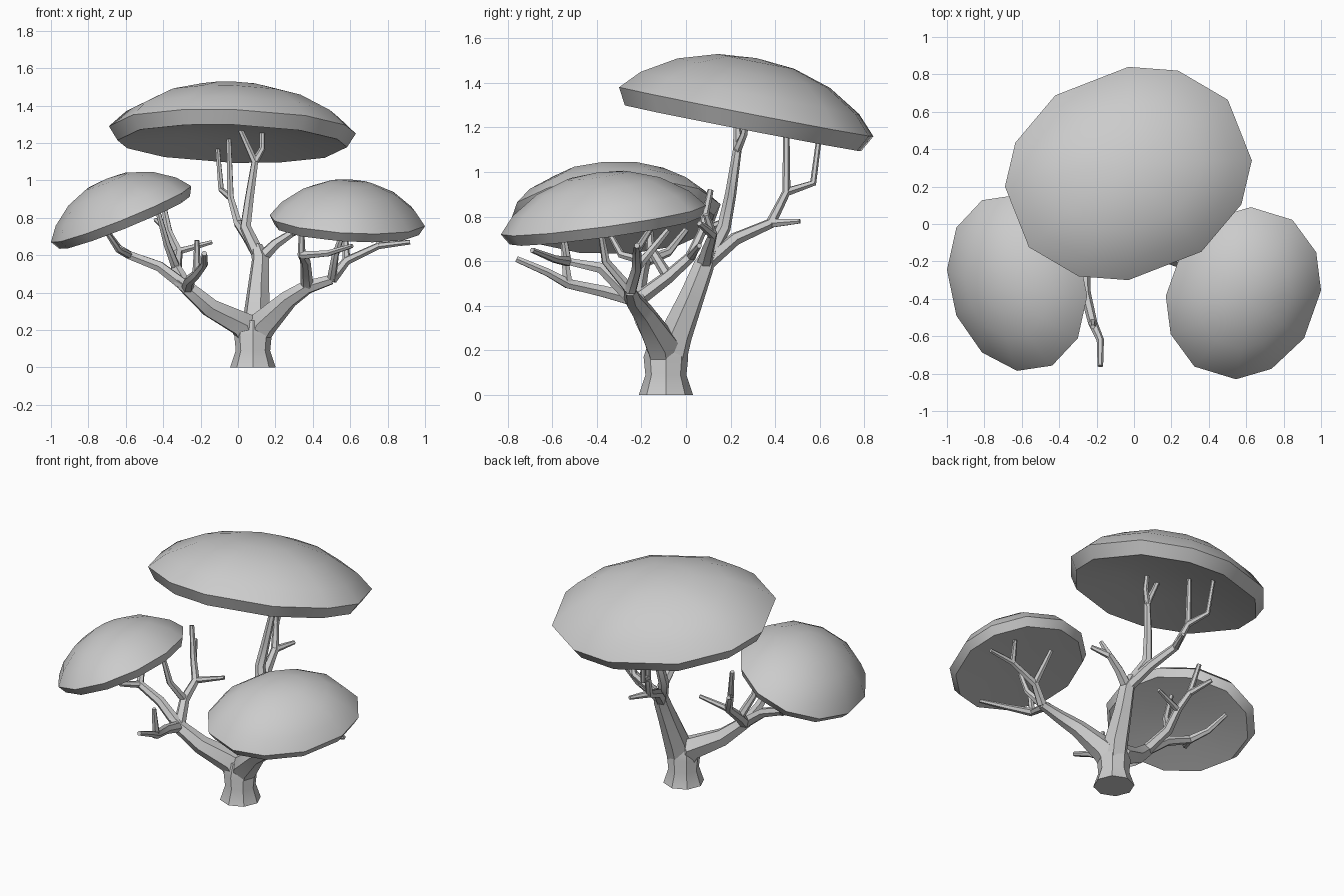
import bpy
import bmesh
import math
from mathutils import Vector

default_cube = bpy.data.objects.get("Cube")
if default_cube:
    bpy.data.objects.remove(default_cube, do_unlink=True)

# Single plain grey for the whole tree
grey = bpy.data.materials.new("light_grey")
grey.use_nodes = True
grey.diffuse_color = (0.6, 0.6, 0.6, 1)
grey.node_tree.nodes["Principled BSDF"].inputs["Base Color"].default_value = grey.diffuse_color


def finish(obj, angle):
    """Select one object, shade it and give it the material."""
    bpy.ops.object.select_all(action="DESELECT")
    obj.select_set(True)
    bpy.context.view_layer.objects.active = obj
    if obj.type == "CURVE":
        bpy.ops.object.convert(target="MESH")
    obj = bpy.context.view_layer.objects.active
    obj.data.materials.clear()
    obj.data.materials.append(grey)
    bpy.ops.object.shade_smooth_by_angle(angle=math.radians(angle))


def limb(name, points, radii, roundness=1):
    """Tapered faceted tube; two radii are spread evenly along the path."""
    curve = bpy.data.curves.new(name, "CURVE")
    curve.dimensions = "3D"
    curve.bevel_depth = 1
    curve.bevel_resolution = roundness
    curve.use_fill_caps = True
    spline = curve.splines.new("POLY")
    spline.points.add(len(points) - 1)
    last = len(points) - 1
    for i, (target, place) in enumerate(zip(spline.points, points)):
        target.co = (*place, 1)
        if len(radii) == len(points):
            target.radius = radii[i]
        else:
            target.radius = radii[0] + (radii[-1] - radii[0]) * i / last
    obj = bpy.data.objects.new(name, curve)
    bpy.context.collection.objects.link(obj)
    finish(obj, 35)


def canopy(name, centre, side, back, dome, rim, recess, shift, sides=12):
    """Tilted oval dome with a thin undercut rim and a shallow hollow underneath."""
    centre, side, back = Vector(centre), Vector(side), Vector(back)
    normal = side.cross(back).normalized()
    # Scale and height of each ring, from the hollow underside to the crown
    rings = [(0.45, recess * 0.85 - rim), (0.93, -rim), (1, 0),
             (0.86, dome * 0.35), (0.6, dome * 0.72), (0.3, dome * 0.94)]
    bm = bmesh.new()
    loops = []
    for scale, height in rings:
        loop = []
        for k in range(sides):
            turn = math.tau * k / sides + (shift if k % 3 else 0)
            offset = side * math.cos(turn) + back * math.sin(turn)
            loop.append(bm.verts.new(centre + offset * scale + normal * height))
        loops.append(loop)
    for low, high in zip(loops, loops[1:]):
        for k in range(sides):
            n = (k + 1) % sides
            bm.faces.new((low[k], low[n], high[n], high[k]))
    hollow = bm.verts.new(centre + normal * (recess - rim))
    crown = bm.verts.new(centre + normal * dome)
    for k in range(sides):
        n = (k + 1) % sides
        bm.faces.new((loops[0][n], loops[0][k], hollow))
        bm.faces.new((loops[-1][k], loops[-1][n], crown))
    bmesh.ops.recalc_face_normals(bm, faces=bm.faces)
    mesh = bpy.data.meshes.new(name)
    bm.to_mesh(mesh)
    bm.free()
    obj = bpy.data.objects.new(name, mesh)
    bpy.context.collection.objects.link(obj)
    finish(obj, 40)


# Leaf canopies
canopy("back_canopy", (-.03, .27, 1.27), (.66, .07, -.02), (0, .57, -.11), .245, .075, .065, .11)
canopy("left_canopy", (.585, -.37, .785), (.415, .015, -.03), (.04, .46, .065), .215, .05, .02, -.06)
canopy("right_canopy", (-.625, -.315, .82), (.375, -.07, .15), (0, .47, .035), .205, .05, .02, 0)

# Trunk with flared foot
limb("trunk", [(.08, -.09, 0), (.08, -.09, .09), (.08, -.09, .17), (.08, -.09, .25)],
     [.122, .092, .1, .075], roundness=2)

# Back bough and its forks
back_fork = (.12, .08, .58)
back_elbow = (0, .38, .77)
back_split = (-.04, .45, .91)
back_top = (.09, .23, 1.1)
back_side = (.29, .12, .72)
limb("back_bough", [(.09, -.08, .1), (.1, -.045, .27), (.11, .03, .45), back_fork, (.1, .11, .65)],
     [.07, .075, .057, .048, .03])
limb("back_upright", [back_fork, (.04, .17, .75), (.06, .2, .9), back_top, (0, .23, 1.3)], [.037, .014])
limb("back_upright_twig", [back_top, (.13, .26, 1.17), (.13, .28, 1.29)], [.02, .013])
limb("back_reach", [back_fork, (.05, .22, .7), back_elbow, back_split, (-.05, .45, 1.26)], [.036, .013])
limb("back_reach_twig", [back_split, (-.09, .57, .95), (-.11, .6, 1.18)], [.02, .012])
limb("back_stub", [back_elbow, (.05, .51, .78)], [.022, .012])
limb("back_side_branch", [back_fork, (.2, .1, .66), back_side, (.33, .09, .81)], [.036, .014])
limb("back_side_twig", [back_side, (.38, .06, .77)], [.022, .013])

# Bough on the model's right with its forks
right_fork = (-.27, -.22, .425)
right_crook = (-.32, .02, .62)
right_knot = (-.37, .07, .73)
right_split = (-.58, -.18, .6)
right_bend = (-.22, -.53, .5)
limb("right_bough", [(.08, -.09, .11), (.03, -.1, .23), (-.15, -.17, .32), right_fork, (-.33, -.22, .47)],
     [.06, .08, .056, .042, .025])
limb("right_outer_branch", [right_fork, (-.42, -.2, .54), right_split, (-.64, -.08, .64), (-.71, .0, .74)],
     [.036, .014])
limb("right_outer_twig", [right_split, (-.64, -.29, .63), (-.7, -.34, .72)], [.022, .013])
limb("right_inner_branch", [right_fork, (-.33, -.08, .53), right_crook, right_knot, (-.41, .11, .92)],
     [.036, .014])
limb("right_inner_twig", [right_crook, (-.14, .06, .67)], [.02, .012])
limb("right_inner_fork", [right_knot, (-.44, .19, .79)], [.02, .013])
limb("right_middle_branch", [(-.33, -.08, .53), (-.38, -.16, .66), (-.43, -.17, .84)], [.026, .014])
limb("right_front_branch", [right_fork, (-.26, -.37, .465), right_bend, (-.18, -.62, .55), (-.18, -.76, .61)],
     [.034, .015])
limb("right_front_stub", [right_bend, (-.22, -.55, .68)], [.024, .013])

# Bough on the model's left with its forks
left_fork = (.37, -.24, .43)
left_elbow = (.5, -.25, .47)
left_split = (.58, -.22, .57)
left_knot = (.75, -.22, .65)
left_bend = (.34, -.53, .6)
limb("left_bough", [(.08, -.09, .11), (.13, -.11, .23), (.27, -.19, .365), left_fork, left_elbow],
     [.06, .08, .052, .04, .028])
limb("left_outer_branch", [left_elbow, left_split, left_knot, (.92, -.22, .67)], [.03, .013])
limb("left_outer_twig", [left_split, (.57, -.08, .74)], [.022, .014])
limb("left_outer_fork", [left_knot, (.79, -.15, .76)], [.018, .012])
limb("left_front_branch", [left_fork, (.36, -.38, .57), left_bend, (.34, -.55, .72)], [.034, .015])
limb("left_front_twig", [left_bend, (.48, -.59, .61), (.61, -.69, .65)], [.024, .012])
limb("left_middle_twig", [left_elbow, (.52, -.36, .6), (.56, -.38, .72)], [.025, .014])
